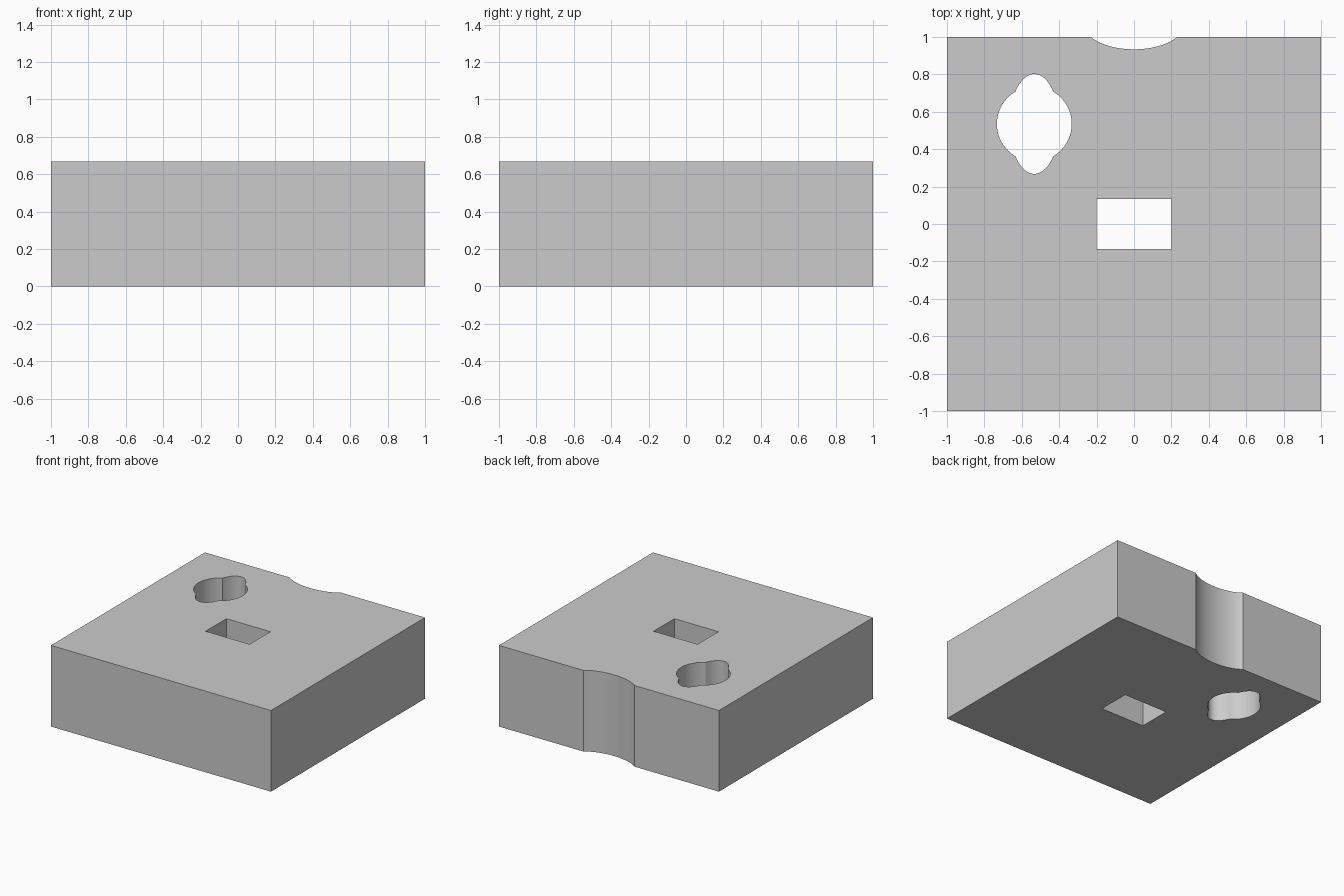
import bpy
import math

if "Cube" in bpy.data.objects:
    bpy.data.objects.remove(bpy.data.objects["Cube"])

H = 2 / 3  # block height


def prism(name, points, z0, z1):
    """Vertical prism over a counter-clockwise outline."""
    n = len(points)
    verts = [(x, y, z) for z in (z0, z1) for x, y in points]
    faces = [tuple(reversed(range(n))), tuple(range(n, 2 * n))]
    faces += [(i, (i + 1) % n, n + (i + 1) % n, n + i) for i in range(n)]
    mesh = bpy.data.meshes.new(name)
    mesh.from_pydata(verts, [], faces)
    obj = bpy.data.objects.new(name, mesh)
    bpy.context.collection.objects.link(obj)
    return obj


def rectangle(hx, hy):
    return [(-hx, -hy), (hx, -hy), (hx, hy), (-hx, hy)]


def ellipse(cx, cy, rx, ry, n=96):
    return [(cx + rx * math.cos(2 * math.pi * i / n),
             cy + ry * math.sin(2 * math.pi * i / n)) for i in range(n)]


# Square block
block = prism("block", rectangle(1, 1), 0, H)

# Through cuts: centre slot, two overlapping lobes, shallow notch in back edge
cuts = {
    "slot_cutter": rectangle(0.2, 0.135),
    "round_lobe_cutter": ellipse(-0.533, 0.535, 0.2, 0.2),
    "long_lobe_cutter": ellipse(-0.533, 0.535, 0.133, 0.267),
    "notch_cutter": ellipse(0, 1.067, 0.267, 0.133),
}
bpy.context.view_layer.objects.active = block
block.select_set(True)
for name, outline in cuts.items():
    cutter = prism(name, outline, -0.2, H + 0.2)
    cutter.hide_render = True
    mod = block.modifiers.new(name, 'BOOLEAN')
    mod.operation = 'DIFFERENCE'
    mod.solver = 'EXACT'
    mod.object = cutter
    bpy.ops.object.modifier_apply(modifier=mod.name)
    bpy.data.objects.remove(cutter)

# Smooth curved walls, crisp edges
bpy.ops.object.shade_smooth_by_angle(angle=math.radians(20))
